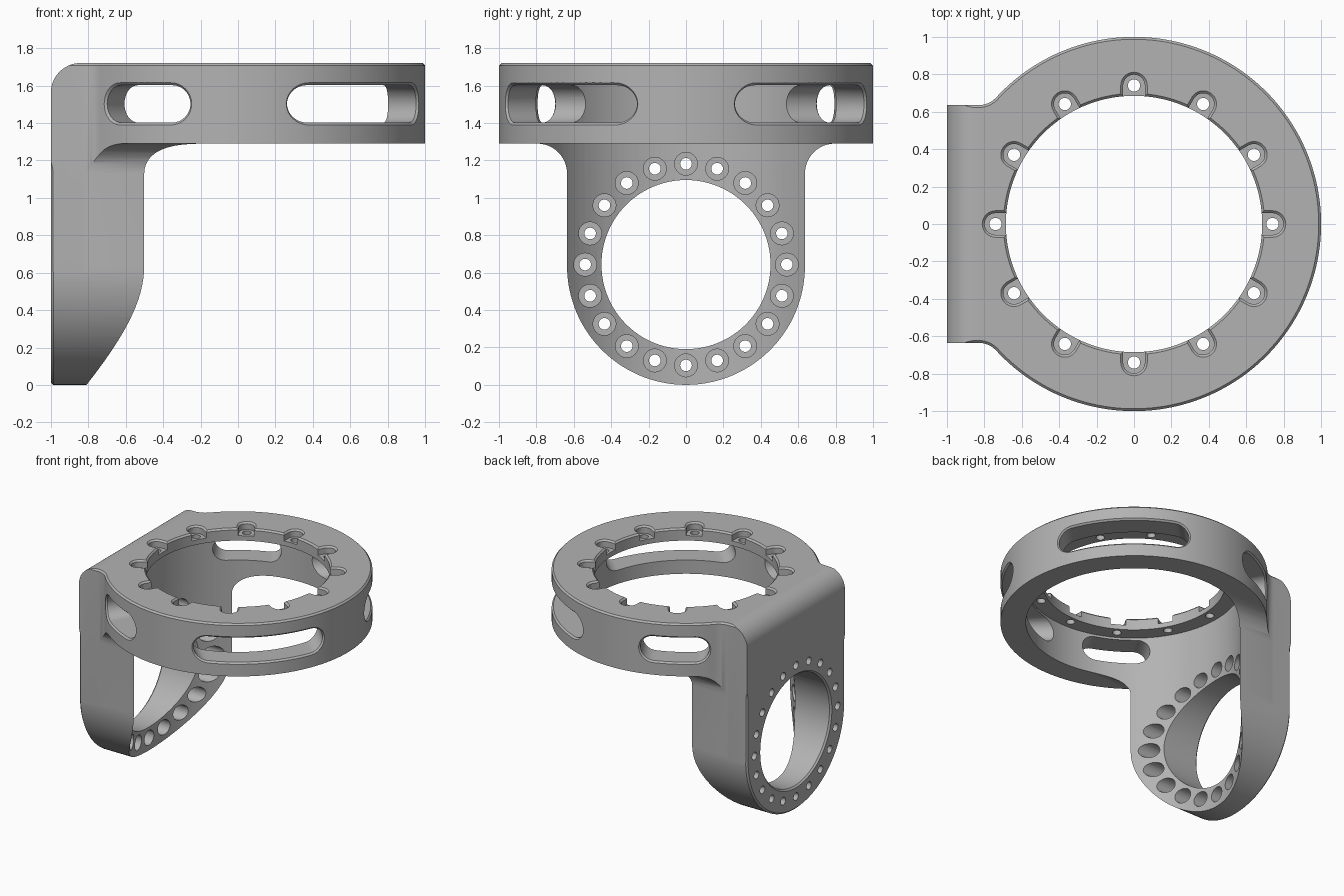
import bpy, bmesh
from math import sin, cos, pi, sqrt, atan2, radians

cube = bpy.data.objects.get("Cube")
if cube:
    bpy.data.objects.remove(cube, do_unlink=True)

CH = 0.013                        # edge chamfer
BORE, ARM_W, TOP, UNDER = 0.81, 0.636, 1.72, 1.29
RING_Z = 1.502                    # slot centre height
HUB_Z = 0.643                     # centre of the round opening in the arm


def arc(cx, cy, r, a0, a1, n):
    return [(cx + r * cos(a0 + (a1 - a0) * i / n), cy + r * sin(a0 + (a1 - a0) * i / n))
            for i in range(n + 1)]


def circle(cx, cy, r, n):
    return arc(cx, cy, r, 0, 2 * pi, n)[:-1]


def grow(pts, d):
    """Move a counter-clockwise outline outwards by d."""
    out, n = [], len(pts)
    for i in range(n):
        (ax, ay), (bx, by), (cx, cy) = pts[i - 1], pts[i], pts[(i + 1) % n]
        l1, l2 = sqrt((bx - ax)**2 + (by - ay)**2), sqrt((cx - bx)**2 + (cy - by)**2)
        n1, n2 = ((by - ay) / l1, (ax - bx) / l1), ((cy - by) / l2, (bx - cx) / l2)
        k = d / max(0.3, 1 + n1[0] * n2[0] + n1[1] * n2[1])
        out.append((bx + k * (n1[0] + n2[0]), by + k * (n1[1] + n2[1])))
    return out


def loft(bm, outline, levels, place):
    """Closed solid through offset copies of an outline, one per (height, offset)."""
    loops = [[bm.verts.new(place(u, v, h)) for u, v in grow(outline, d)] for h, d in levels]
    n = len(outline)
    for a, b in zip(loops, loops[1:]):
        for i in range(n):
            j = (i + 1) % n
            bm.faces.new((a[i], a[j], b[j], b[i]))
    bm.faces.new(loops[0][::-1])
    bm.faces.new(loops[-1])


def make(name, solids):
    bm = bmesh.new()
    for s in solids:
        loft(bm, *s)
    bmesh.ops.recalc_face_normals(bm, faces=bm.faces)
    mesh = bpy.data.meshes.new(name)
    bm.to_mesh(mesh)
    bm.free()
    obj = bpy.data.objects.new(name, mesh)
    bpy.context.collection.objects.link(obj)
    return obj


def along_z(u, v, h): return (u, v, h)
def along_x(u, v, h): return (h, u, v)
def along_y(u, v, h): return (u, h, v)


def spun(a):
    return lambda u, v, h: (u * cos(a) - v * sin(a), u * sin(a) + v * cos(a), h)


def radial(a):
    """Levels near the ring's skin follow its curve; the end caps stay flat."""
    def place(u, v, r):
        h = sqrt(r * r - u * u) if 0.9 < r < 1.1 else r
        return (h * cos(a) - u * sin(a), h * sin(a) + u * cos(a), v)
    return place


# Plan: ring disc flowing into the square back of the arm
f, w = 0.13, ARM_W - 0.001
fx, fy = -sqrt((1 + f)**2 - (w + f)**2), w + f
t = atan2(fy, fx)
half = arc(0, 0, 1, 0, t, 60) + arc(fx, fy, f, t + pi, 1.5 * pi, 10)[1:] + [(-1.1, w)]
plan = half + [(x, -y) for x, y in half[:0:-1]]
body = make("ring_bracket", [(plan, [(-0.1, 0), (TOP - CH, 0), (TOP, -CH)], along_z)])

# End-on envelope: rounded arm, flared fillets, full-width ring
fil = 0.16
half = (arc(0, ARM_W, ARM_W, -pi / 2, 0, 32)
        + arc(ARM_W + fil, UNDER - fil, fil, pi, pi / 2, 12) + [(1.15, UNDER), (1.15, 1.9)])
tee = half + [(-y, z) for y, z in half[:0:-1]]
end_envelope = make("end_envelope", [(tee, [(-1, -CH), (CH - 1, 0), (1.1, 0)], along_x)])

# Side envelope: arm at the back only, rounded top corner
e, r = 0.0005, 0.16
side = [(-1 - e, -0.1), (-0.1, -0.1), (-0.1, UNDER - e), (1.2, UNDER - e), (1.2, TOP + e)]
side += arc(r - 1 - e, TOP + e - r, r, pi / 2, pi, 14)
side_envelope = make("side_envelope", [(side, [(-1.2, 0), (1.2, 0)], along_y)])

# Main bore below the flange, and the narrower flange opening
main_bore = make("main_bore", [(circle(0, 0, BORE, 120), [(-0.2, 0), (1.62, 0)], along_z)])
flange_bore = make("flange_bore", [(circle(0, 0, 0.685, 120), [
    (1.5, 0), (TOP - CH, 0), (TOP + CH, 2 * CH)], along_z)])


# Side slots, long at the front of the ring and short beside the arm
def slot(angle, half_len):
    rad = 0.1
    s = half_len - rad
    outline = arc(s, RING_Z, rad, -pi / 2, pi / 2, 16)
    # Subdivided straights so the cutter follows the curved wall
    outline += [(s - 2 * s * i / 16, RING_Z + rad) for i in range(1, 16)]
    outline += arc(-s, RING_Z, rad, pi / 2, 1.5 * pi, 16)
    outline += [(-s + 2 * s * i / 16, RING_Z - rad) for i in range(1, 16)]
    levels = [(0.55, 0), (1 - CH, 0), (1 + CH, 2 * CH), (1.2, 2 * CH)]
    return (outline, levels, radial(radians(angle)))


slots = [make("slot", [slot(sign * a, l)]) for sign in (1, -1) for a, l in ((45, 0.488), (120, 0.257))]

# Twelve screw pockets open to the flange edge, each with a through hole
pr, pc = 0.058, 0.74
pocket = arc(pc, 0, pr, -pi / 2, pi / 2, 16) + [(0.6, pr), (0.6, -pr)]
turns = [i * pi / 6 for i in range(12)]
pockets = make("pockets", [(pocket, [(1.66, 0), (TOP - CH, 0), (TOP + CH, 2 * CH)], spun(a))
                           for a in turns])
flange_holes = make("flange_holes", [(circle(pc, 0, 0.033, 20), [(1.55, 0), (1.69, 0)], spun(a))
                                     for a in turns])

# Arm opening and its circle of counterbored holes
arm_bore = make("arm_bore", [(circle(0, HUB_Z, 0.452, 96), [
    (-1 - CH, 2 * CH), (CH - 1, 0), (-0.2, 0)], along_x)])
ring = circle(0, HUB_Z, 0.539, 20)
arm_holes = make("arm_holes", [(circle(y, z, 0.031, 24), [
    (-1.1, 0), (-0.92, 0), (-0.92, 0.03), (-0.3, 0.03)], along_x) for y, z in ring])

# Carve the body
cutters = [(end_envelope, 'INTERSECT'), (side_envelope, 'INTERSECT')]
cutters += [(c, 'DIFFERENCE') for c in (main_bore, flange_bore, *slots, pockets,
                                        flange_holes, arm_bore, arm_holes)]
for cutter, op in cutters:
    cutter.hide_render = True
    mod = body.modifiers.new(cutter.name, 'BOOLEAN')
    mod.object, mod.operation, mod.solver = cutter, op, 'EXACT'
carved = bpy.data.meshes.new_from_object(body.evaluated_get(bpy.context.evaluated_depsgraph_get()))
body.modifiers.clear()
body.data = carved
for cutter, op in cutters:
    bpy.data.objects.remove(cutter, do_unlink=True)

# Grey finish
grey = bpy.data.materials.new("plain_grey")
grey.use_nodes = True
colour = (0.45, 0.45, 0.45, 1)
grey.diffuse_color = colour
grey.node_tree.nodes["Principled BSDF"].inputs["Base Color"].default_value = colour
carved.materials.clear()
carved.materials.append(grey)

bpy.ops.object.select_all(action='DESELECT')
body.select_set(True)
bpy.context.view_layer.objects.active = body
bpy.ops.object.shade_smooth_by_angle(angle=radians(30))
